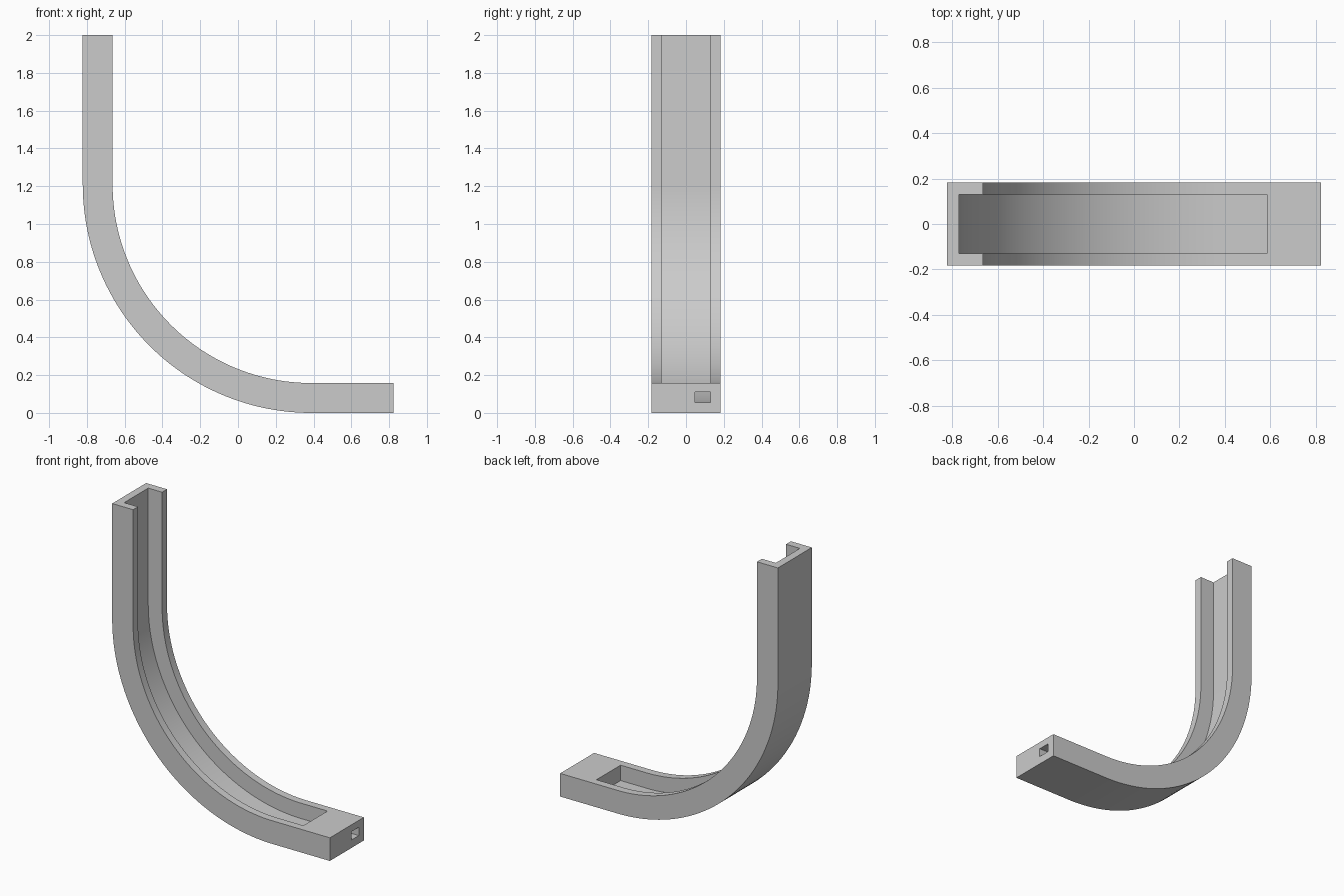
import bpy, bmesh
from math import sin, cos, pi

cube = bpy.data.objects.get("Cube")
if cube:
    bpy.data.objects.remove(cube, do_unlink=True)

HALF_X, HALF_Y, TOP = 0.822, 0.183, 2.0
RADIUS, THICK, FLOOR = 1.21, 0.158, 0.053   # outer bend, rail depth, channel floor
CHANNEL_Y, CHANNEL_END = 0.13, 0.585
SEGMENTS = 48

grey = bpy.data.materials.new("plain_grey")
grey.use_nodes = True
colour = (0.6, 0.6, 0.6, 1)
grey.diffuse_color = colour
grey.node_tree.nodes["Principled BSDF"].inputs["Base Color"].default_value = colour


def bend_line(offset, top, end):
    """Line down the upright, round the bend and along the foot, offset inward."""
    cx, cz, r = RADIUS - HALF_X, RADIUS, RADIUS - offset
    arc = [pi / 2 * i / SEGMENTS for i in range(SEGMENTS + 1)]
    return ([(offset - HALF_X, top)]
            + [(cx - r * cos(a), cz - r * sin(a)) for a in arc]
            + [(end, offset)])


def band(outer, inner, top, end):
    return bend_line(outer, top, end) + bend_line(inner, top, end)[::-1]


def extrude_profile(name, points, y0, y1):
    """Solid made by extruding an x-z outline along y."""
    bm = bmesh.new()
    face = bm.faces.new([bm.verts.new((x, y0, z)) for x, z in points])
    extruded = bmesh.ops.extrude_face_region(bm, geom=[face])["geom"]
    verts = [v for v in extruded if isinstance(v, bmesh.types.BMVert)]
    bmesh.ops.translate(bm, verts=verts, vec=(0, y1 - y0, 0))
    bmesh.ops.recalc_face_normals(bm, faces=bm.faces)
    mesh = bpy.data.meshes.new(name)
    bm.to_mesh(mesh)
    bm.free()
    mesh.materials.append(grey)
    obj = bpy.data.objects.new(name, mesh)
    bpy.context.collection.objects.link(obj)
    return obj


def cut(target, cutter):
    mod = target.modifiers.new("cut", "BOOLEAN")
    mod.operation = "DIFFERENCE"
    mod.solver = "EXACT"
    mod.object = cutter
    bpy.context.view_layer.objects.active = target
    bpy.ops.object.modifier_apply(modifier=mod.name)
    bpy.data.objects.remove(cutter, do_unlink=True)


# Curved rail
rail = extrude_profile("curved_rail", band(0, THICK, TOP, HALF_X), -HALF_Y, HALF_Y)

# Channel along the inside of the bend, open at the top
cut(rail, extrude_profile("channel_cutter",
                          band(FLOOR, THICK + 0.1, TOP + 0.1, CHANNEL_END),
                          -CHANNEL_Y, CHANNEL_Y))

# Small cable slot through the solid foot into the channel
x0, x1, z0, z1 = CHANNEL_END - 0.02, HALF_X + 0.1, FLOOR + 0.001, 0.111
cut(rail, extrude_profile("slot_cutter", [(x0, z0), (x1, z0), (x1, z1), (x0, z1)],
                          0.048, CHANNEL_Y - 0.001))

# Smooth bend with crisp edges
bpy.ops.object.select_all(action="DESELECT")
rail.select_set(True)
bpy.context.view_layer.objects.active = rail
bpy.ops.object.shade_smooth_by_angle(angle=pi / 6)
